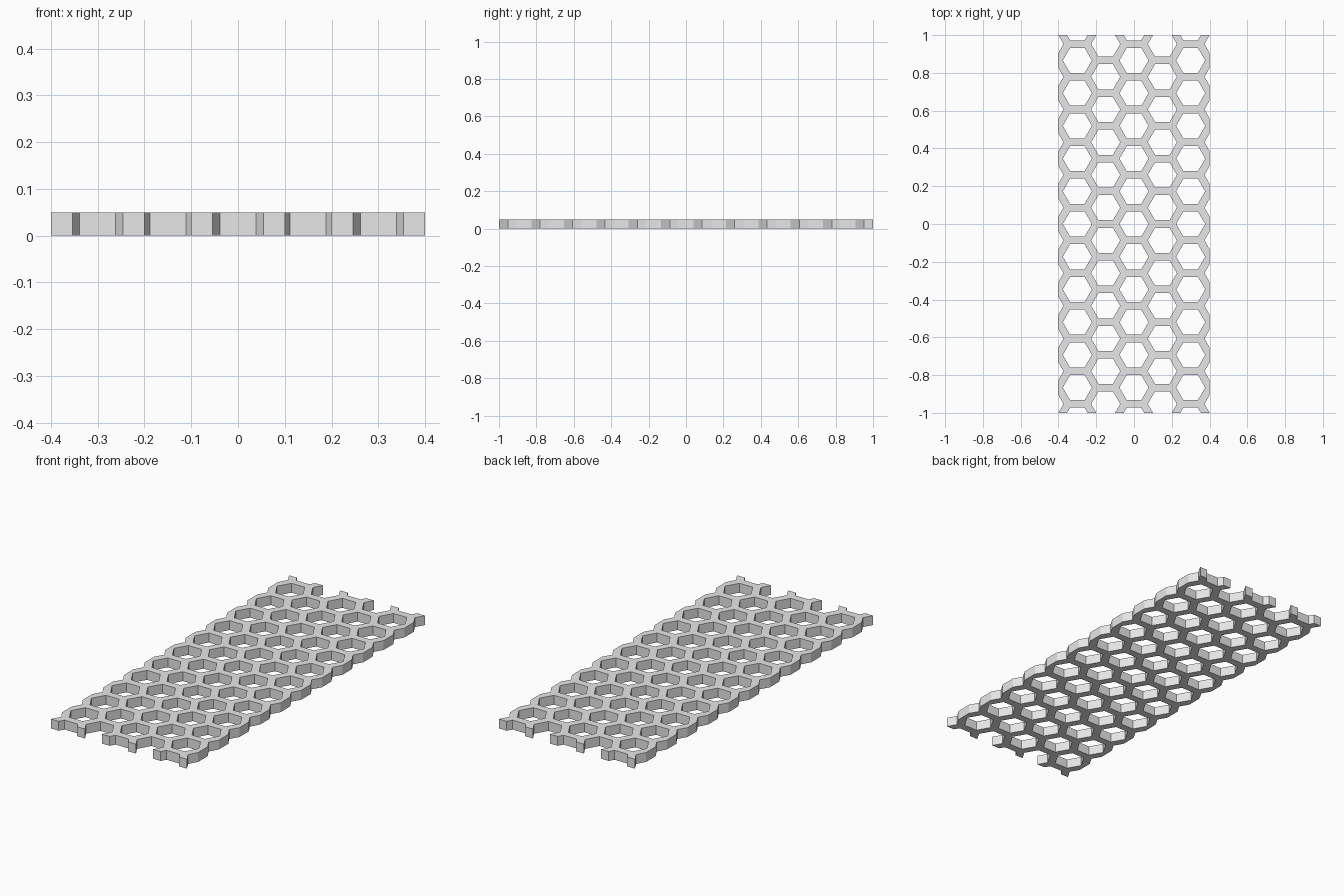
import bpy, bmesh
from math import sin, cos, radians, sqrt
from mathutils import Vector

cube = bpy.data.objects.get("Cube")
if cube:
    bpy.data.objects.remove(cube)

HALF_X, HALF_Y, THICK = 0.4, 1.0, 0.05
CELL = 0.1                              # circumradius of a honeycomb cell
PITCH = CELL * sqrt(3)                  # spacing of cells along y
WALL = 0.04
HOLE = (PITCH - WALL) / sqrt(3)         # circumradius of a hole

grey = bpy.data.materials.new("light grey")
grey.use_nodes = True
colour = (0.8, 0.8, 0.8, 1)
grey.diffuse_color = colour
grey.node_tree.nodes["Principled BSDF"].inputs["Base Color"].default_value = colour


def hexagon(bm, x, y, radius):
    return [bm.verts.new((x + radius * cos(radians(60 * i)),
                          y + radius * sin(radians(60 * i)), 0)) for i in range(6)]


# Flat honeycomb: one hexagonal ring per cell, odd columns shifted by half a cell
bm = bmesh.new()
for col in range(-3, 4):
    for row in range(-7, 8):
        x, y = col * 1.5 * CELL, (row + 0.5 * (col % 2)) * PITCH
        outer, inner = hexagon(bm, x, y, CELL), hexagon(bm, x, y, HOLE)
        for i in range(6):
            j = (i + 1) % 6
            bm.faces.new((outer[i], outer[j], inner[j], inner[i]))
bmesh.ops.remove_doubles(bm, verts=bm.verts, dist=0.0005)

# Trim to the rectangular outline
for edge in (Vector((HALF_X, 0, 0)), Vector((-HALF_X, 0, 0)),
             Vector((0, HALF_Y, 0)), Vector((0, -HALF_Y, 0))):
    bmesh.ops.bisect_plane(bm, geom=bm.verts[:] + bm.edges[:] + bm.faces[:],
                           plane_co=edge, plane_no=edge.normalized(), clear_outer=True)

# Thicken into a plate
top = bmesh.ops.extrude_face_region(bm, geom=bm.faces[:], use_keep_orig=True)
bmesh.ops.translate(bm, vec=(0, 0, THICK),
                    verts=[g for g in top["geom"] if isinstance(g, bmesh.types.BMVert)])
bmesh.ops.recalc_face_normals(bm, faces=bm.faces)

mesh = bpy.data.meshes.new("honeycomb_panel")
bm.to_mesh(mesh)
bm.free()
mesh.materials.append(grey)
panel = bpy.data.objects.new("honeycomb_panel", mesh)
bpy.context.collection.objects.link(panel)
